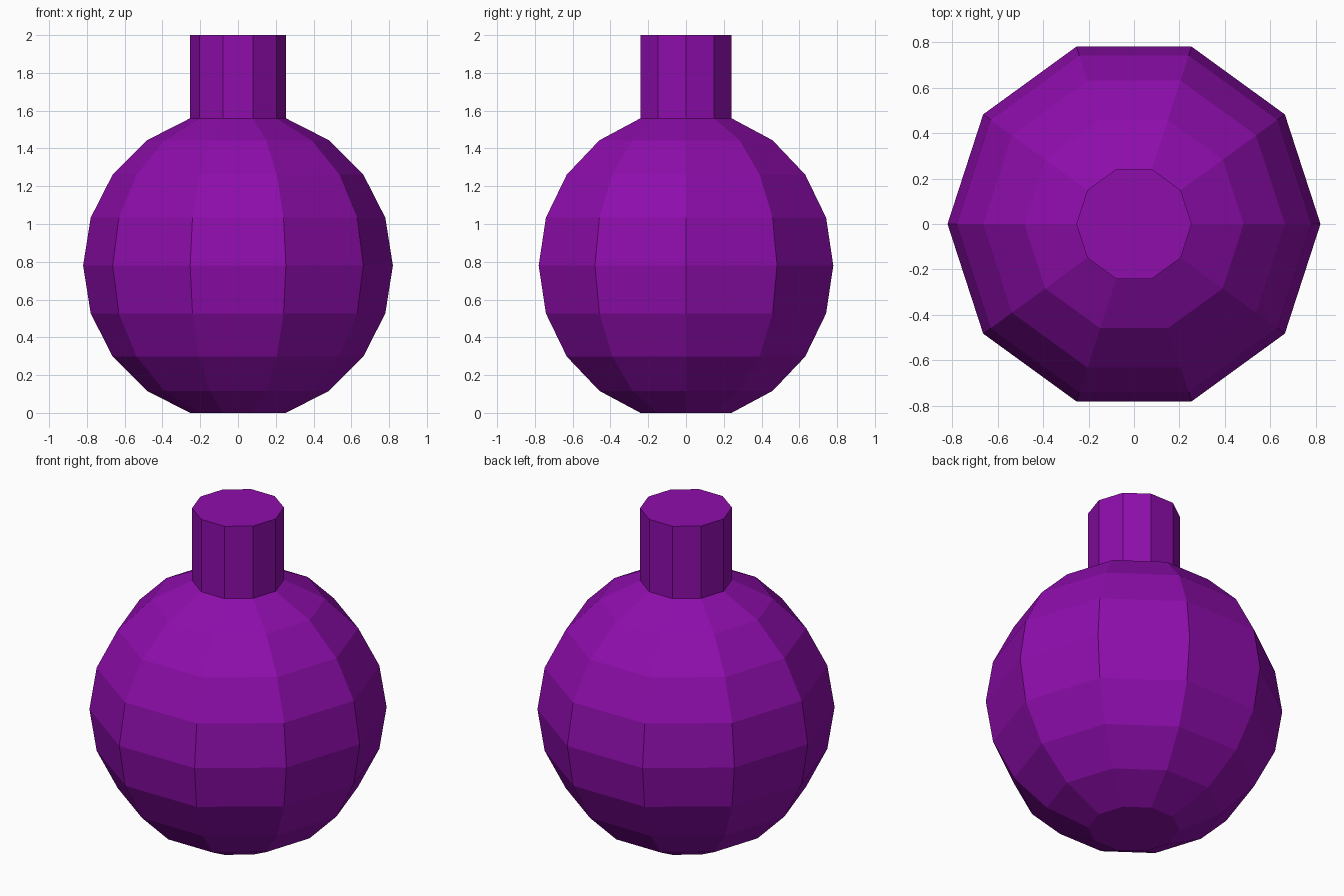
import bpy, bmesh
from math import sin, cos, pi, radians

if "Cube" in bpy.data.objects:
    bpy.data.objects.remove(bpy.data.objects["Cube"])

SIDES = 10
R = 0.82                          # body radius
RIM = R * cos(radians(72))        # radius of the base and neck
CZ = R * sin(radians(72))         # body centre height

purple = bpy.data.materials.new("purple")
purple.diffuse_color = (0.27, 0.004, 0.41, 1)
purple.use_nodes = True
purple.node_tree.nodes["Principled BSDF"].inputs["Base Color"].default_value = purple.diffuse_color


def lathe(name, profile, cap_bottom=False, cap_top=False):
    """Revolve (radius, z) points, listed bottom to top, into a flat-faced solid."""
    bm = bmesh.new()
    rings = [[bm.verts.new((r * cos(2 * pi * i / SIDES), r * sin(2 * pi * i / SIDES), z))
              for i in range(SIDES)] for r, z in profile]
    for low, high in zip(rings, rings[1:]):
        for i in range(SIDES):
            j = (i + 1) % SIDES
            bm.faces.new((low[i], low[j], high[j], high[i]))
    if cap_bottom:
        bm.faces.new(rings[0][::-1])
    if cap_top:
        bm.faces.new(rings[-1])
    mesh = bpy.data.meshes.new(name)
    bm.to_mesh(mesh)
    bm.free()
    mesh.materials.append(purple)
    obj = bpy.data.objects.new(name, mesh)
    bpy.context.collection.objects.link(obj)
    return obj


# Round flask body: sphere rings every 18 degrees, flat base, open under the neck
body_profile = [(R * cos(radians(a)), CZ + R * sin(radians(a))) for a in range(-72, 73, 18)]
lathe("flask_body", body_profile, cap_bottom=True)

# Straight neck with a closed top
lathe("flask_neck", [(RIM, 2 * CZ), (RIM, 2.0)], cap_top=True)
